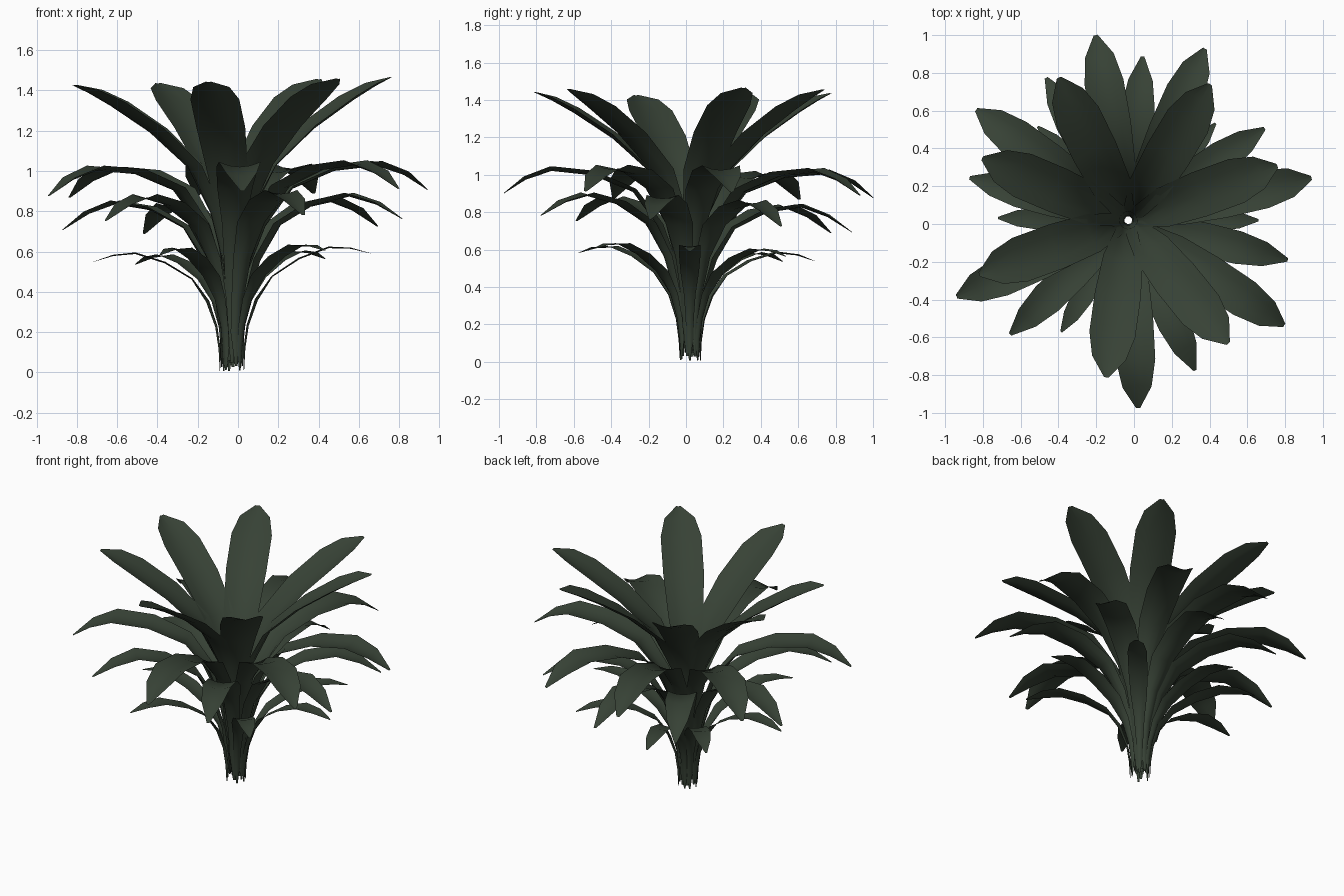
import bpy, math
from mathutils import Vector

if "Cube" in bpy.data.objects:
    bpy.data.objects.remove(bpy.data.objects["Cube"])

green = bpy.data.materials.new("dark_green")
green.diffuse_color = (0.038, 0.054, 0.036, 1)
green.use_nodes = True
green.node_tree.nodes["Principled BSDF"].inputs["Base Color"].default_value = green.diffuse_color

BASE = Vector((-0.03, 0.02, 0))
# width along the leaf, foot to tip (fraction of the full width)
SHAPE = [0.08, 0.33, 0.38, 0.55, 0.86, 1.0, 1.0, 0.74, 0.10]
STRIPS = 4  # strips across a leaf


def smooth_path(keys):
    """Keys plus one rounded point between each pair, as (radius, height)."""
    k = [Vector(p) for p in keys]
    k = [2 * k[0] - k[1]] + k + [2 * k[-1] - k[-2]]
    path = []
    for i in range(1, len(k) - 2):
        path += [k[i], (9 * (k[i] + k[i + 1]) - k[i - 1] - k[i + 2]) / 16]
    return path + [k[-2]]


def leaf(name, width, cup, lean, path, azimuth):
    a = math.radians(azimuth)
    out = Vector((math.cos(a), math.sin(a), 0))
    side = Vector((-out.y, out.x, 0))
    rise = out.x * lean[0] + out.y * lean[1]   # whorl tips up towards lean
    pts = [BASE + out * r + Vector((0, 0, z + rise * r)) for r, z in path]
    last = len(pts) - 1
    verts, faces = [], []
    for i, p in enumerate(pts):
        tangent = (pts[min(i + 1, last)] - pts[max(i - 1, 0)]).normalized()
        normal = tangent.cross(side)
        w = width * SHAPE[i]
        depth = w * (0.25 if i < 4 else cup)    # trough-shaped section
        for j in range(STRIPS + 1):
            s = 2 * j / STRIPS - 1
            verts.append(p + side * (s * w / 2) + normal * depth * (s * s - 0.3))
    row = STRIPS + 1
    for i in range(last):
        for j in range(STRIPS):
            v = i * row + j
            faces.append((v, v + row, v + row + 1, v + 1))
    me = bpy.data.meshes.new(name)
    me.from_pydata(verts, [], faces)
    me.materials.append(green)
    me.polygons.foreach_set("use_smooth", [True] * len(faces))
    me.update()
    bpy.context.collection.objects.link(bpy.data.objects.new(name, me))


def whorl(name, width, cup, lean, keys, azimuths):
    path = smooth_path(keys)
    for n, az in enumerate(azimuths, 1):
        leaf(f"{name}_{n}", width, cup, lean, path, az)


# four whorls of arching leaves; their feet together form the stalk
whorl("crown_leaf", 0.245, 0.12, (0.025, 0),
      [(.02, .06), (.04, .55), (.21, 1.02), (.62, 1.34), (.84, 1.445)],
      [-51, -98, -160, 157, 116, 59, 20])
whorl("upper_leaf", 0.208, 0.12, (0.02, -0.01),
      [(.035, .05), (.075, .50), (.30, .91), (.74, 1.02), (.995, .89)],
      [13, -34, -87, -156, 144, 100, 66])
whorl("middle_leaf", 0.175, 0.11, (0.02, -0.05),
      [(.055, .03), (.08, .36), (.24, .725), (.60, .86), (.87, .735)],
      [-14, 34, 85, 120, 165, -136, -66])
whorl("lower_leaf", 0.115, 0.07, (0.03, -0.04),
      [(.06, .01), (.08, .23), (.20, .47), (.48, .605), (.69, .57)],
      [0, -48, -121, 179, 134, 104, 48])
